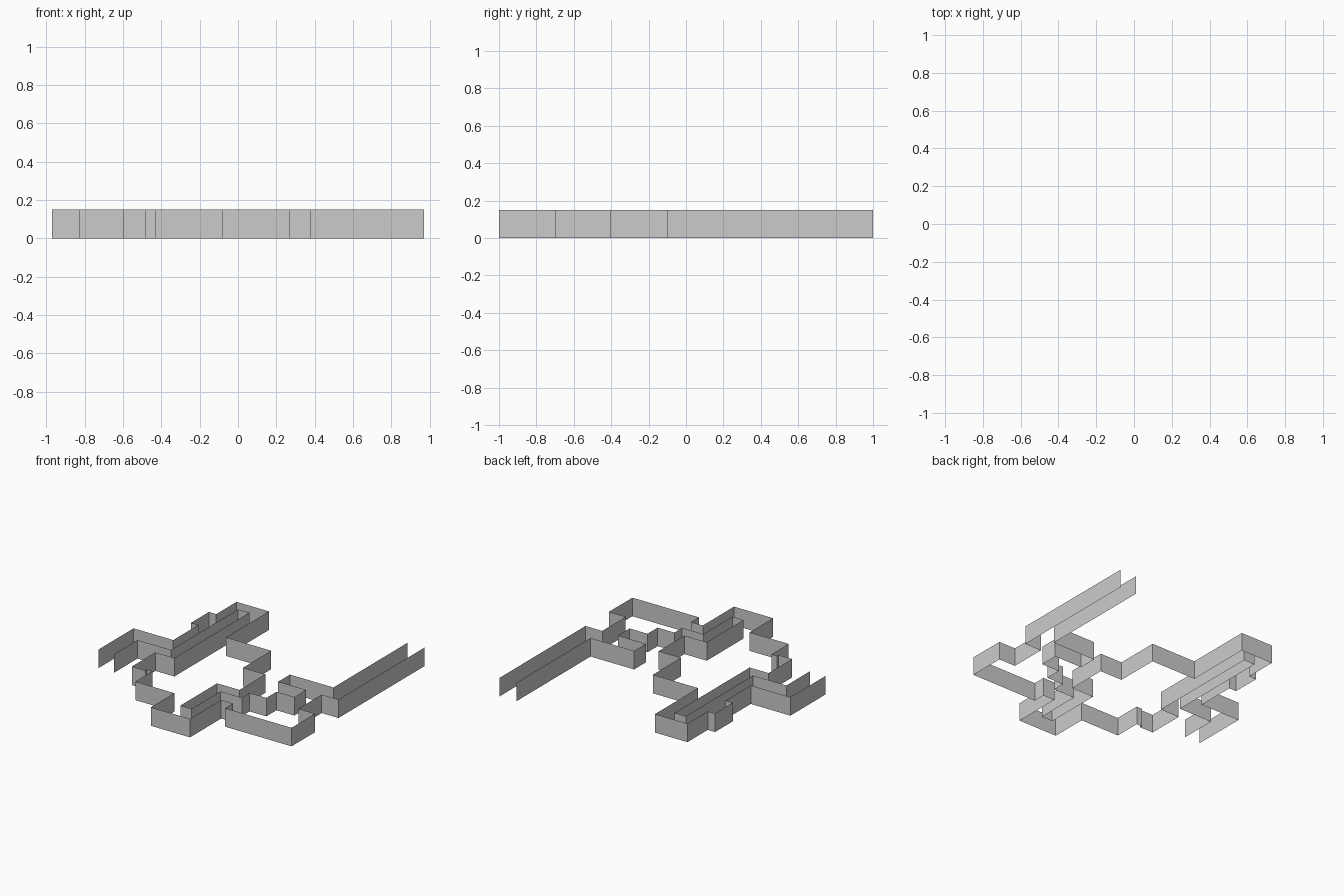
import bpy, bmesh

H = 0.15  # wall height


def wall_sheet(name, points):
    """Zero-thickness upright wall following a plan polyline."""
    bm = bmesh.new()
    low = [bm.verts.new((x, y, 0)) for x, y in points]
    high = [bm.verts.new((x, y, H)) for x, y in points]
    for i in range(len(points) - 1):
        bm.faces.new((low[i], low[i + 1], high[i + 1], high[i]))
    mesh = bpy.data.meshes.new(name)
    bm.to_mesh(mesh)
    bm.free()
    obj = bpy.data.objects.new(name, mesh)
    bpy.context.collection.objects.link(obj)
    return obj


# Wall along the left and back side of the passage
wall_sheet("outer_passage_wall", [
    (-0.97, -0.4), (-0.97, 0.05), (-0.615, 0.05), (-0.615, 0.37),
    (-0.68, 0.37), (-0.68, 0.6), (-0.615, 0.6), (-0.615, 0.86),
    (-0.325, 0.86), (-0.325, 0.31), (0.08, 0.31), (0.08, -0.05),
    (0.28, -0.05), (0.28, -0.38), (0.08, -0.38), (0.08, -0.85),
    (0.18, -0.85), (0.18, -0.48), (0.37, -0.48), (0.37, -0.38),
    (0.52, -0.38), (0.52, -0.25), (0.68, -0.25), (0.68, -0.1),
    (0.43, -0.1), (0.43, 0.05), (0.82, 0.05), (0.82, 1.0)])

# Wall along the front and right side of the passage
wall_sheet("inner_passage_wall", [
    (-0.83, -0.4), (-0.83, -0.1), (-0.53, -0.1), (-0.53, 0.76),
    (-0.43, 0.76), (-0.43, -0.2), (-0.6, -0.2), (-0.6, -0.5),
    (-0.48, -0.5), (-0.48, -0.48), (-0.43, -0.48), (-0.43, -0.7),
    (-0.08, -0.7), (-0.08, -1.0), (0.27, -1.0), (0.27, -0.6),
    (0.375, -0.6), (0.375, -0.7), (0.97, -0.7), (0.97, -0.4),
    (0.82, -0.4), (0.82, -0.1), (0.97, -0.1), (0.97, 1.0)])
